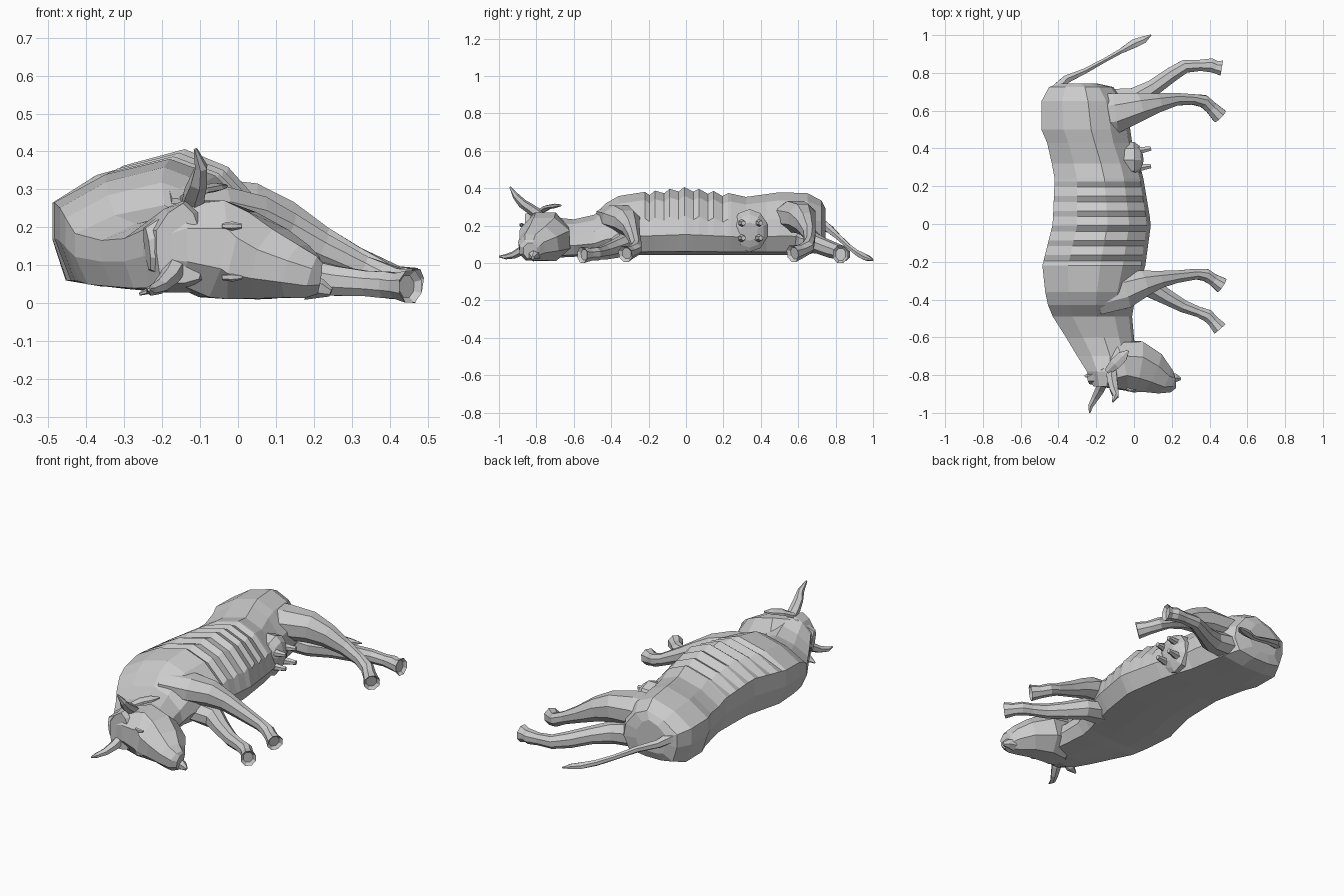
import bpy, bmesh, math
from mathutils import Vector


def loft(name, rings, recess=0):
    """Skin a list of equal-length rings, cap both ends, optionally hollow the last cap."""
    bm = bmesh.new()
    vs = [[bm.verts.new(p) for p in r] for r in rings]
    n = len(vs[0])
    for a, b in zip(vs, vs[1:]):
        for i in range(n):
            bm.faces.new((a[i], a[(i + 1) % n], b[(i + 1) % n], b[i]))
    bm.faces.new(vs[0])
    end = bm.faces.new(vs[-1])
    bmesh.ops.recalc_face_normals(bm, faces=bm.faces)
    if recess:
        bmesh.ops.inset_region(bm, faces=[end], thickness=recess, depth=-recess)
    me = bpy.data.meshes.new(name)
    bm.to_mesh(me)
    bm.free()
    ob = bpy.data.objects.new(name, me)
    bpy.context.collection.objects.link(ob)
    return ob


def tube(name, pts, n=8, recess=0):
    """Tube through (x, y, z, half width, half height) stations."""
    c = [Vector(p[:3]) for p in pts]
    rings = []
    for i, p in enumerate(pts):
        t = (c[min(i + 1, len(c) - 1)] - c[max(i - 1, 0)]).normalized()
        side = t.cross(Vector((0, 0, 1))).normalized()
        top = side.cross(t)
        rings.append([c[i] + side * p[3] * math.cos(a) + top * p[4] * math.sin(a)
                      for a in [2 * math.pi * (k + .5) / n for k in range(n)]])
    return loft(name, rings, recess)


# Torso and neck: one cross-section profile scaled along y
profile = [(0, .38), (0, .66), (.25, .88), (.56, 1), (.78, .87), (.96, .58),
           (1, .3), (.9, .05), (.6, 0), (.3, 0), (.08, .05)]
sections = [(.745, -.39, -.2, .12, .3), (.725, -.45, -.11, .075, .34), (.65, -.49, -.05, .05, .38),
            (.5, -.49, -.02, .05, .385), (.43, -.46, -.01, .05, .375), (.32, -.435, .03, .05, .36),
            (.24, -.42, .05, .05, .378), (0, -.43, .09, .05, .414), (-.22, -.485, .06, .05, .387),
            (-.36, -.47, .02, .05, .365), (-.43, -.455, 0, .05, .325), (-.49, -.43, -.01, .045, .265),
            (-.6, -.36, 0, .04, .24), (-.7, -.3, .01, .035, .25),
            (-.78, -.25, -.03, .035, .285), (-.86, -.215, -.09, .06, .27)]


def section_at(y):
    for a, b in zip(sections, sections[1:]):
        if a[0] >= y >= b[0]:
            f = (a[0] - y) / (a[0] - b[0])
            return [p + (q - p) * f for p, q in zip(a, b)]


stations = {s[0]: 0 for s in sections if not -.2 < s[0] < .23}
for i in range(6):                       # ridge and groove of each rib
    stations[.225 - i * .078] = 0
    stations[.195 - i * .078] = .02
rings = []
for y in sorted(stations, reverse=True):
    _, x0, x1, z0, z1 = section_at(y)
    rings.append([(x0 + (x1 - x0) * u, y, z0 + (z1 - z0) * v - (stations[y] if k in (2, 3, 4, 5) else 0))
                  for k, (u, v) in enumerate(profile)])
loft("body", rings)

# Legs, ending in flared, hollow hooves
tube("upper_front_leg", [(-.2, -.39, .26, .1, .06), (-.05, -.35, .245, .105, .075),
     (.05, -.315, .225, .075, .07), (.13, -.295, .195, .05, .055), (.22, -.28, .15, .036, .045),
     (.33, -.265, .1, .03, .034), (.38, -.27, .08, .036, .036), (.42, -.295, .065, .034, .036),
     (.465, -.325, .055, .045, .046)], recess=.015)
tube("lower_front_leg", [(-.05, -.33, .12, .09, .06), (.08, -.33, .1, .06, .06),
     (.17, -.385, .08, .045, .05), (.26, -.435, .065, .036, .042), (.34, -.465, .058, .03, .036),
     (.39, -.485, .055, .036, .038), (.42, -.515, .052, .033, .036), (.455, -.555, .05, .042, .046)],
     recess=.015)
tube("upper_hind_leg", [(-.28, .58, .26, .12, .07), (-.1, .585, .255, .115, .09), (.03, .62, .245, .08, .085),
     (.12, .64, .215, .055, .068), (.22, .66, .165, .036, .047), (.31, .66, .122, .03, .036),
     (.37, .65, .09, .036, .038), (.41, .615, .07, .036, .038), (.455, .57, .056, .045, .048)],
     recess=.015)
tube("lower_hind_leg", [(-.14, .64, .14, .08, .07), (0, .66, .12, .065, .06), (.1, .72, .1, .047, .048),
     (.19, .785, .075, .043, .045), (.27, .835, .06, .038, .038), (.35, .84, .056, .032, .034),
     (.41, .84, .054, .04, .04), (.435, .83, .053, .036, .038), (.465, .825, .053, .044, .05)],
     recess=.015)

# Head, muzzle and small eyes
tube("head", [(-.24, -.82, .15, .03, .06), (-.16, -.8, .16, .08, .115), (-.07, -.755, .15, .14, .14),
     (.01, -.755, .132, .148, .128), (.09, -.785, .11, .12, .102), (.155, -.825, .09, .082, .078),
     (.195, -.835, .075, .06, .062), (.215, -.833, .072, .04, .045)])
tube("lips", [(.18, -.815, .05, .04, .035), (.22, -.815, .045, .025, .025), (.245, -.82, .035, .008, .012)], 6)
for z in (.21, .075):
    tube("eye", [(-.04, -.872, z, .008, .008), (-.015, -.882, z, .009, .012), (.01, -.88, z, .005, .006)], 6)

# Horns and ears
tube("upper_horn", [(-.12, -.78, .26, .032, .03), (-.115, -.83, .295, .03, .028), (-.105, -.875, .325, .026, .025),
     (-.097, -.91, .365, .018, .018), (-.112, -.94, .413, .005, .005)], 6)
tube("lower_horn", [(-.16, -.83, .11, .03, .03), (-.18, -.875, .075, .028, .026), (-.205, -.92, .05, .022, .02),
     (-.23, -.965, .04, .015, .014), (-.235, -1, .042, .004, .004)], 6)
tube("upper_ear", [(-.14, -.78, .28, .02, .016), (-.1, -.74, .305, .035, .012), (-.06, -.7, .312, .032, .012),
     (-.03, -.67, .315, .005, .005)], 6)
tube("lower_ear", [(-.17, -.8, .08, .022, .015), (-.22, -.8, .045, .03, .012), (-.26, -.805, .03, .005, .004)], 6)

# Udder with four teats
tube("udder", [(-.1, .34, .18, .1, .115), (0, .34, .18, .1, .115), (.025, .34, .178, .078, .09),
     (.04, .34, .175, .045, .05)], 10)
for y in (.295, .385):
    for z in (.14, .22):
        tube("teat", [(.01, y, z, .024, .024), (.05, y * 1.02, z, .018, .018),
                      (.09, y * 1.04, z, .013, .013)], 6)

# Tail with tuft
tube("tail", [(-.42, .7, .23, .035, .035), (-.36, .765, .19, .024, .024), (-.26, .81, .15, .016, .018),
     (-.15, .87, .095, .013, .015), (-.07, .915, .06, .015, .017), (0, .955, .04, .026, .018),
     (.05, .975, .03, .022, .014), (.09, 1, .022, .004, .004)], 6)

# Drop the whole model onto the ground
lowest = min(v.co.z for o in bpy.data.objects for v in o.data.vertices)
for o in bpy.data.objects:
    o.location.z = -lowest
